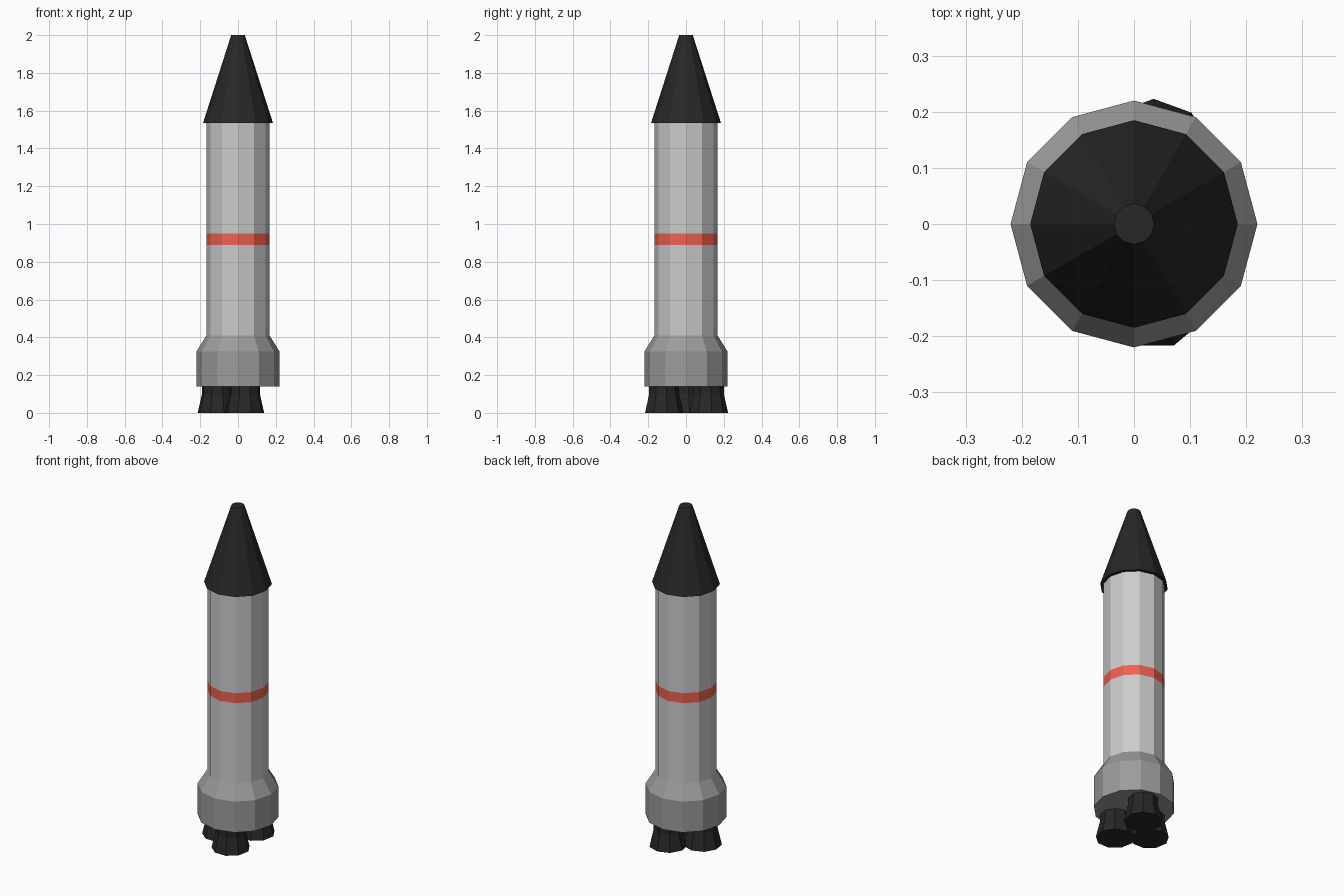
import bpy, bmesh
from math import sin, cos, radians, tau

if "Cube" in bpy.data.objects:
    bpy.data.objects.remove(bpy.data.objects["Cube"])


def material(name, rgb):
    m = bpy.data.materials.new(name)
    m.diffuse_color = (*rgb, 1)
    m.use_nodes = True
    m.node_tree.nodes["Principled BSDF"].inputs["Base Color"].default_value = m.diffuse_color
    return m


WHITE = material("light_grey", (0.8, 0.8, 0.8))
GREY = material("mid_grey", (0.33, 0.33, 0.33))
BLACK = material("black", (0.02, 0.02, 0.02))
RED = material("red", (0.85, 0.12, 0.08))


def lathe(name, profile, sides, bands, start=0.0, centre=(0, 0)):
    """Revolve (radius, z) points, bottom to top; one material per band."""
    bm = bmesh.new()
    rings = [[bm.verts.new((r * cos(start + tau * i / sides),
                            r * sin(start + tau * i / sides), z))
              for i in range(sides)] for r, z in profile]
    mats = list(dict.fromkeys(bands))
    for low, high, mat in zip(rings, rings[1:], bands):
        for i in range(sides):
            j = (i + 1) % sides
            face = bm.faces.new((low[i], low[j], high[j], high[i]))
            face.material_index = mats.index(mat)
    bm.faces.new(rings[0][::-1]).material_index = mats.index(bands[0])
    bm.faces.new(rings[-1]).material_index = mats.index(bands[-1])
    mesh = bpy.data.meshes.new(name)
    bm.to_mesh(mesh)
    bm.free()
    for m in mats:
        mesh.materials.append(m)
    obj = bpy.data.objects.new(name, mesh)
    obj.location = (*centre, 0)
    bpy.context.collection.objects.link(obj)
    return obj


# Hull: flared engine skirt, tube and painted stripe
lathe("hull",
      [(0.22, 0.14), (0.22, 0.325), (0.167, 0.41), (0.167, 0.89),
       (0.167, 0.95), (0.167, 1.54)],
      12, [GREY, GREY, WHITE, RED, WHITE])

# Nose cone with a blunt tip, slightly wider than the tube
lathe("nose_cone", [(0.185, 1.535), (0.036, 2.0)], 12, [BLACK])

# Three flared engine nozzles
for n, centre in enumerate([(-0.11, 0), (0.035, 0.118), (0.035, -0.118)]):
    lathe(f"nozzle_{n + 1}", [(0.105, 0), (0.082, 0.1), (0.082, 0.145)],
          9, [BLACK, BLACK], radians(90), centre)
